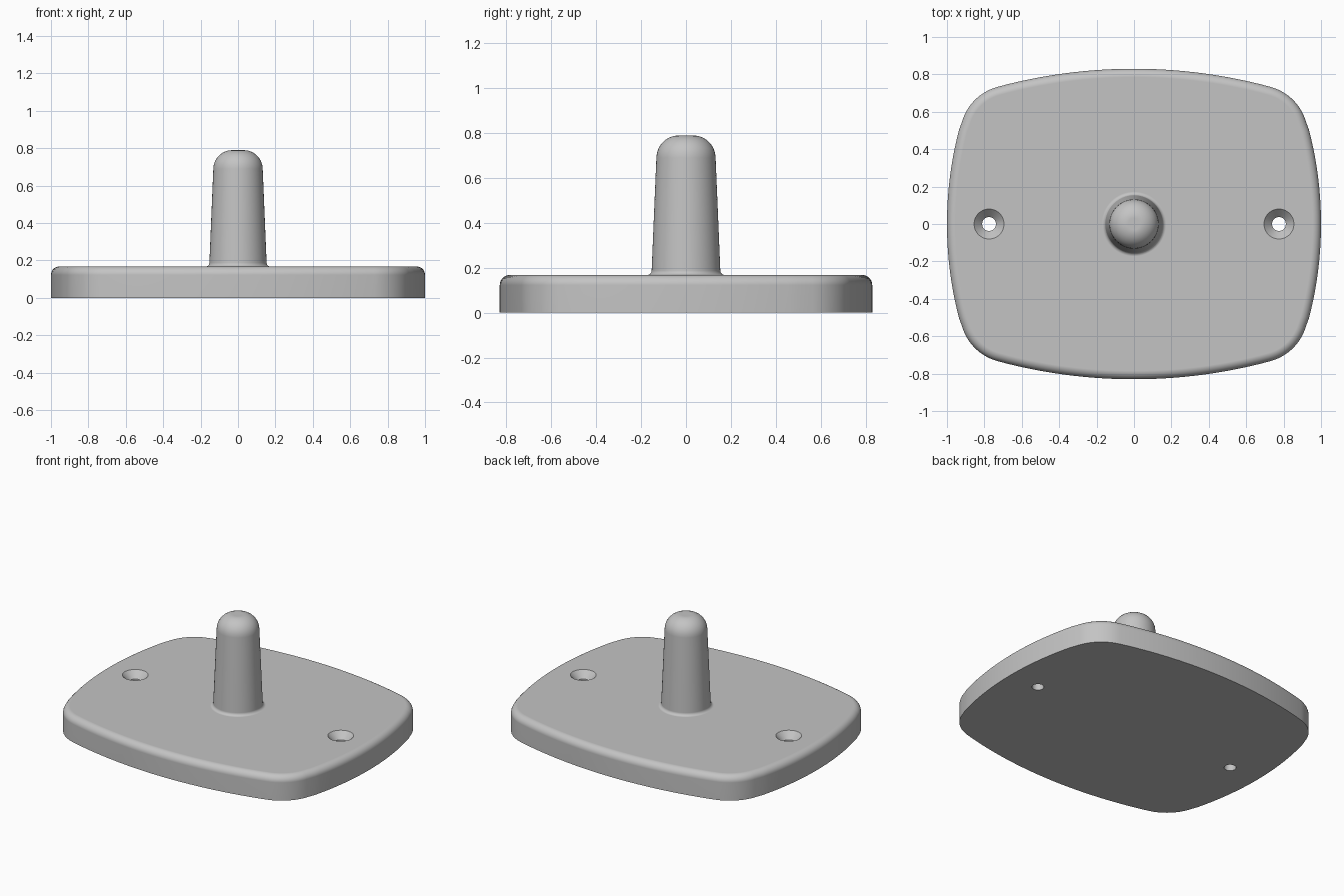
import bpy, bmesh, math
from mathutils import Vector

cube = bpy.data.objects.get("Cube")
if cube:
    bpy.data.objects.remove(cube, do_unlink=True)

grey = bpy.data.materials.new("satin_grey")
grey.use_nodes = True
colour = (0.55, 0.55, 0.55, 1)
grey.diffuse_color = colour
grey.node_tree.nodes["Principled BSDF"].inputs["Base Color"].default_value = colour

HALF_X, HALF_Y, THICK, EDGE = 1.0, 0.83, 0.168, 0.045
QUARTER = math.pi / 2


def loft(name, rings):
    """Closed solid skinned through matching rings, listed bottom to top."""
    bm = bmesh.new()
    loops = [[bm.verts.new(p) for p in ring] for ring in rings]
    n = len(loops[0])
    for low, high in zip(loops, loops[1:]):
        for i in range(n):
            j = (i + 1) % n
            bm.faces.new((low[i], low[j], high[j], high[i]))
    bm.faces.new(loops[0][::-1])
    bm.faces.new(loops[-1])
    bmesh.ops.recalc_face_normals(bm, faces=bm.faces)
    mesh = bpy.data.meshes.new(name)
    bm.to_mesh(mesh)
    bm.free()
    mesh.materials.append(grey)
    obj = bpy.data.objects.new(name, mesh)
    bpy.context.collection.objects.link(obj)
    return obj


def lathe(name, profile, x=0, sides=64):
    angles = [2 * math.pi * i / sides for i in range(sides)]
    return loft(name, [[(x + r * math.cos(a), r * math.sin(a), z) for a in angles]
                       for r, z in profile])


def arc(centre, radius, start, end, steps):
    return [Vector((centre[0] + radius * math.cos(a), centre[1] + radius * math.sin(a)))
            for a in (start + (end - start) * i / steps for i in range(steps + 1))]


def outline(inset, z):
    """Bowed rectangle of tangent arcs, moved inward by inset."""
    side_r, end_r, corner_r = 2.8, 2.0, 0.27
    corner = (0.66, 0.472)
    side_c, end_c = (0, HALF_Y - side_r), (HALF_X - end_r, 0)
    a_end = math.atan2(corner[1], corner[0] - end_c[0])
    a_side = math.atan2(corner[1] - side_c[1], corner[0])
    quad = (arc(end_c, end_r - inset, 0, a_end, 12)[:-1]
            + arc(corner, corner_r - inset, a_end, a_side, 14)
            + arc(side_c, side_r - inset, a_side, QUARTER, 14)[1:])
    half = quad + [Vector((-p.x, p.y)) for p in quad[-2::-1]]
    full = half + [Vector((p.x, -p.y)) for p in half[-2:0:-1]]
    return [(p.x, p.y, z) for p in full]


def boolean(target, tool, operation):
    mod = target.modifiers.new(operation.title(), "BOOLEAN")
    mod.operation, mod.object, mod.solver = operation, tool, "EXACT"
    bpy.context.view_layer.objects.active = target
    bpy.ops.object.modifier_apply(modifier=mod.name)
    bpy.data.objects.remove(tool, do_unlink=True)


# Base plate with a rounded upper edge
steps = [QUARTER * i / 7 for i in range(8)]
plate = loft("base_plate_with_peg", [outline(0, 0)] + [
    outline(EDGE * (1 - math.cos(a)), THICK - EDGE * (1 - math.sin(a))) for a in steps])

# Tapered peg with a flared foot and rounded tip
FLARE, TIP, TOP = 0.02, 0.1, 0.79
foot = [(0.153 + FLARE * (1 - math.sin(a)), THICK + FLARE * (1 - math.cos(a)))
        for a in steps]
tip = [(0.032 + TIP * math.cos(a), TOP - TIP * (1 - math.sin(a))) for a in steps]
peg = lathe("peg", [(foot[0][0], THICK / 2)] + foot + tip)
boolean(plate, peg, "UNION")

# Countersunk screw holes
for x in (-0.775, 0.775):
    cutter = lathe("screw_hole_cutter", [
        (0.037, -0.1), (0.037, THICK - 0.045), (0.08, THICK), (0.08, THICK + 0.1)], x, 48)
    cutter.hide_render = True
    boolean(plate, cutter, "DIFFERENCE")

# Smooth curved surfaces while keeping crisp rims
bpy.ops.object.select_all(action="DESELECT")
plate.select_set(True)
bpy.context.view_layer.objects.active = plate
bpy.ops.object.shade_smooth_by_angle(angle=math.radians(30))
weighted = plate.modifiers.new("Weighted Normals", "WEIGHTED_NORMAL")
weighted.keep_sharp = True
